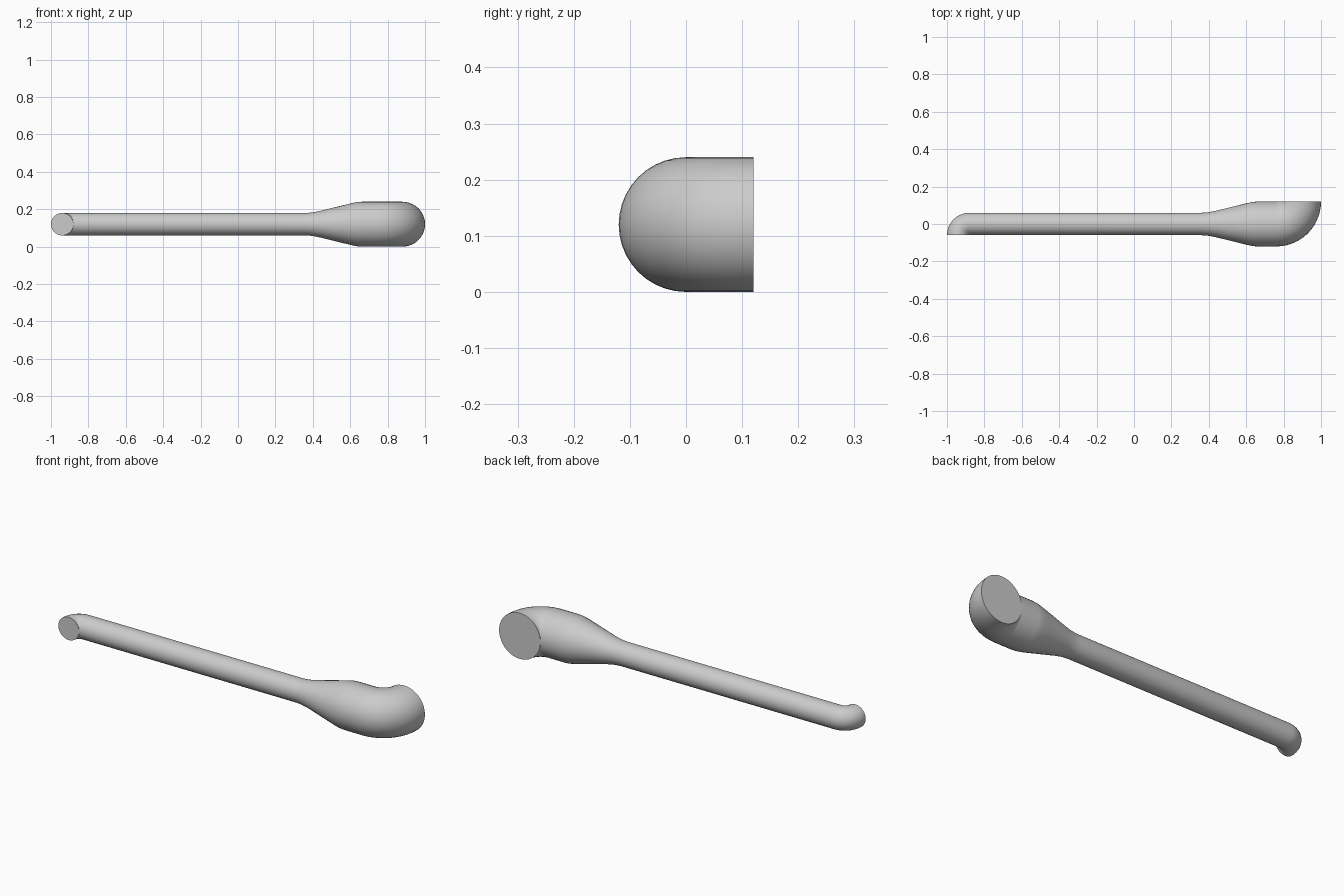
import bpy, bmesh, math

cube = bpy.data.objects.get("Cube")
if cube:
    bpy.data.objects.remove(cube, do_unlink=True)

THIN, WIDE, AXIS_Z, SIDES, STEPS = 0.06, 0.12, 0.12, 40, 14
QUARTER = math.pi / 2

# Stations along the pipe: centre x, centre y, heading angle, radius
stations = []

# Narrow elbow, turning about its own inner edge
for i in range(STEPS):
    a = QUARTER * (1 - i / STEPS)
    stations.append((-0.88 - THIN * math.sin(a), -THIN + THIN * math.cos(a), a, THIN))

# Straight pipe and flared neck
stations.append((-0.88, 0, 0, THIN))
for x, r in ((0.36, THIN), (0.385, 0.0615), (0.41, 0.065), (0.44, 0.071),
             (0.59, 0.108), (0.62, 0.115), (0.64, 0.1185), (0.66, WIDE)):
    stations.append((x, 0, 0, r))

# Wide elbow, turning the other way
for i in range(STEPS + 1):
    a = QUARTER * i / STEPS
    stations.append((0.76 + WIDE * math.sin(a), WIDE - WIDE * math.cos(a), a, WIDE))

# Sweep a circle along the stations and cap both ends
bm = bmesh.new()
rings = []
for x, y, a, r in stations:
    ring = []
    for k in range(SIDES):
        t = math.tau * k / SIDES
        side = r * math.cos(t)
        ring.append(bm.verts.new((x - side * math.sin(a), y + side * math.cos(a),
                                  AXIS_Z + r * math.sin(t))))
    rings.append(ring)
for p, q in zip(rings, rings[1:]):
    for k in range(SIDES):
        n = (k + 1) % SIDES
        bm.faces.new((p[k], p[n], q[n], q[k]))
bm.faces.new(rings[0])
bm.faces.new(rings[-1])
bmesh.ops.remove_doubles(bm, verts=bm.verts, dist=1e-5)
bmesh.ops.recalc_face_normals(bm, faces=bm.faces)
mesh = bpy.data.meshes.new("flared_pipe")
bm.to_mesh(mesh)
bm.free()

pipe = bpy.data.objects.new("flared_pipe", mesh)
bpy.context.collection.objects.link(pipe)

# Plain grey finish
grey = bpy.data.materials.new("light_grey")
grey.use_nodes = True
colour = (0.6, 0.6, 0.6, 1)
grey.diffuse_color = colour
grey.node_tree.nodes["Principled BSDF"].inputs["Base Color"].default_value = colour
mesh.materials.append(grey)

bpy.ops.object.select_all(action="DESELECT")
pipe.select_set(True)
bpy.context.view_layer.objects.active = pipe
bpy.ops.object.shade_smooth_by_angle(angle=math.radians(40))
